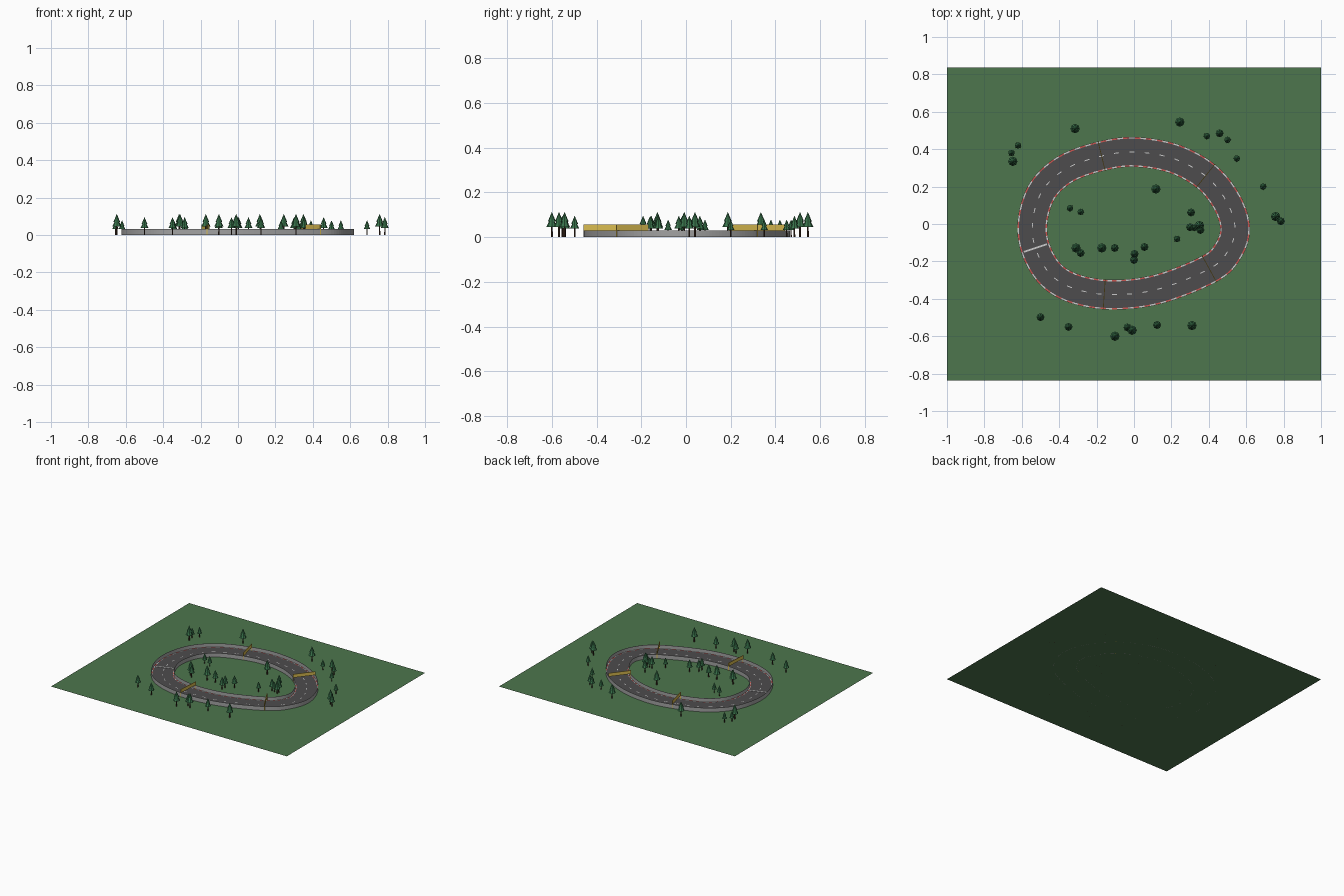
import bpy, bmesh, math
from mathutils import Vector, Matrix

if "Cube" in bpy.data.objects:
    bpy.data.objects.remove(bpy.data.objects["Cube"])


def material(name, r, g, b):
    m = bpy.data.materials.new(name)
    m.diffuse_color = (r, g, b, 1)
    m.use_nodes = True
    m.node_tree.nodes["Principled BSDF"].inputs["Base Color"].default_value = m.diffuse_color
    return m


GRASS = material("grass", 0.075, 0.18, 0.075)
ASPHALT = material("asphalt", 0.075, 0.072, 0.075)
RED = material("red", 0.6, 0.09, 0.08)
WHITE = material("white", 0.8, 0.8, 0.8)
CONCRETE = material("concrete", 0.36, 0.36, 0.36)
GOLD = material("gold", 0.7, 0.5, 0.08)
BARK = material("bark", 0.06, 0.03, 0.018)
LEAF = material("leaf", 0.04, 0.17, 0.07)


def add_object(name, bm, *mats):
    me = bpy.data.meshes.new(name)
    bm.to_mesh(me)
    bm.free()
    for m in mats:
        me.materials.append(m)
    ob = bpy.data.objects.new(name, me)
    bpy.context.collection.objects.link(ob)
    return ob


# Track centre line: closed smooth curve, resampled at even spacing
CONTROL = [Vector(p) for p in [
    (.54, -.02), (.495, .12), (.385, .255), (.21, .35), (0, .385), (-.178, .362),
    (-.36, .297), (-.485, .185), (-.54, .03), (-.53, -.12), (-.45, -.265), (-.32, -.345),
    (-.12, -.378), (.13, -.348), (.406, -.238), (.505, -.14)]]
N = 216


def catmull(a, b, c, d, t):
    return 0.5 * (2*b + (c-a)*t + (2*a-5*b+4*c-d)*t*t + (3*b-a-3*c+d)*t**3)


n = len(CONTROL)
dense = [catmull(*(CONTROL[(i+k-1) % n] for k in range(4)), j/40)
         for i in range(n) for j in range(40)]
dense.append(dense[0].copy())
dist = [0]
for a, b in zip(dense, dense[1:]):
    dist.append(dist[-1] + (b-a).length)
path, k = [], 0
for i in range(N):
    s = dist[-1]*i/N
    while dist[k+1] < s:
        k += 1
    path.append(dense[k].lerp(dense[k+1], (s-dist[k])/(dist[k+1]-dist[k])))
outward = []
for i in range(N):
    t = (path[(i+1) % N]-path[i-1]).normalized()
    outward.append(Vector((t.y, -t.x)))


def at(i, off, z):
    p = path[i % N] + outward[i % N]*off
    return (p.x, p.y, z)


def sweep(name, profile, mats, pick=lambda i: 0, closed=False):
    """Sweep (offset, z) profile round the track; pick(i) gives material or None to skip."""
    bm = bmesh.new()
    rings = [[bm.verts.new(at(i, o, z)) for o, z in profile] for i in range(N)]
    for i in range(N):
        m = pick(i)
        if m is None:
            continue
        a, b = rings[i], rings[(i+1) % N]
        for j in range(len(profile) if closed else len(profile)-1):
            q = (j+1) % len(profile)
            bm.faces.new((a[j], b[j], b[q], a[q])).material_index = m
    bmesh.ops.delete(bm, geom=[v for v in bm.verts if not v.link_faces], context='VERTS')
    return add_object(name, bm, *mats)


# Ground
bm = bmesh.new()
bm.faces.new([bm.verts.new(p) for p in
              [(-1, -.837, 0), (1, -.837, 0), (1, .837, 0), (-1, .837, 0)]])
add_object("ground", bm, GRASS)

# Road, centre dashes, kerbs and barrier walls
HALF = 0.079
sweep("road", [(HALF, .002), (-HALF, .002)], [ASPHALT])
sweep("centre_dashes", [(.0025, .003), (-.0025, .003)], [WHITE],
      lambda i: 0 if i % 6 < 2 else None)
for side, s in (("outer", 1), ("inner", -1)):
    e = s*HALF
    a, b = max(e, e-s*.008), min(e, e-s*.008)
    sweep(side + "_kerb", [(a, .0035), (b, .0035)], [RED, WHITE], lambda i: (i//2) % 2)
    sweep(side + "_wall", [(e+.001, 0), (e+.001, .031), (e-.001, .031), (e-.001, 0)][::-1],
          [CONCRETE], closed=True)


def box(bm, centre, size, angle):
    mat = (Matrix.Translation(centre) @ Matrix.Rotation(angle, 4, 'Z')
           @ Matrix.Diagonal((*size, 1)))
    bmesh.ops.create_cube(bm, size=1, matrix=mat)


def nearest(x, y):
    return min(range(N), key=lambda i: (path[i]-Vector((x, y))).length)


# Start line
i = nearest(-.53, -.125)
bm = bmesh.new()
box(bm, at(i, 0, .003), (.13, .009, .002), math.atan2(outward[i].y, outward[i].x))
add_object("start_line", bm, WHITE)

# Banner gantries across the road
for g, (x, y) in enumerate([(-.178, .362), (.385, .257), (.406, -.238), (-.164, -.375)]):
    i = nearest(x, y)
    ang = math.atan2(outward[i].y, outward[i].x)
    bm = bmesh.new()
    box(bm, at(i, 0, .044), (2*HALF, .004, .026), ang)
    for s in (1, -1):
        box(bm, at(i, s*HALF, .0285), (.005, .005, .057), ang)
    add_object(f"gantry_{g+1}", bm, GOLD)

# Trees: thin trunk with two stacked cones; (x, y, scale)
L, M, S = 1.0, .85, .7
TREES = [
    (-.315, .51, L), (-.62, .42, S), (-.655, .38, S), (-.648, .335, L), (.245, .545, L),
    (.39, .47, S), (.458, .485, M), (.5, .45, S), (.55, .35, S), (.69, .2, S),
    (.757, .04, L), (.785, .015, M), (.117, .187, L), (-.342, .085, S), (-.285, .065, S),
    (.305, .062, M), (.3, -.017, M), (.322, -.02, S), (.35, -.008, L), (.355, -.032, M),
    (.23, -.08, S), (.056, -.123, M), (.003, -.16, M), (0, -.192, M), (-.103, -.128, M),
    (-.172, -.128, L), (-.31, -.128, L), (-.285, -.155, M), (-.5, -.498, M), (-.35, -.55, M),
    (-.102, -.6, L), (-.035, -.553, M), (-.01, -.568, L), (.123, -.54, M), (.31, -.543, L)]


def cone(bm, x, y, z0, z1, r0, r1, sides, mat_index):
    made = bmesh.ops.create_cone(bm, cap_ends=True, segments=sides, radius1=r0, radius2=r1,
                                 depth=z1-z0, matrix=Matrix.Translation((x, y, (z0+z1)/2)))
    for f in {f for v in made["verts"] for f in v.link_faces}:
        f.material_index = mat_index


for t, (x, y, s) in enumerate(TREES):
    bm = bmesh.new()
    cone(bm, x, y, 0, .055*s, .0045*s, .0035*s, 6, 0)
    cone(bm, x, y, .045*s, .095*s, .025*s, 0, 8, 1)
    cone(bm, x, y, .07*s, .113*s, .018*s, 0, 8, 1)
    add_object(f"tree_{t+1}", bm, BARK, LEAF)
